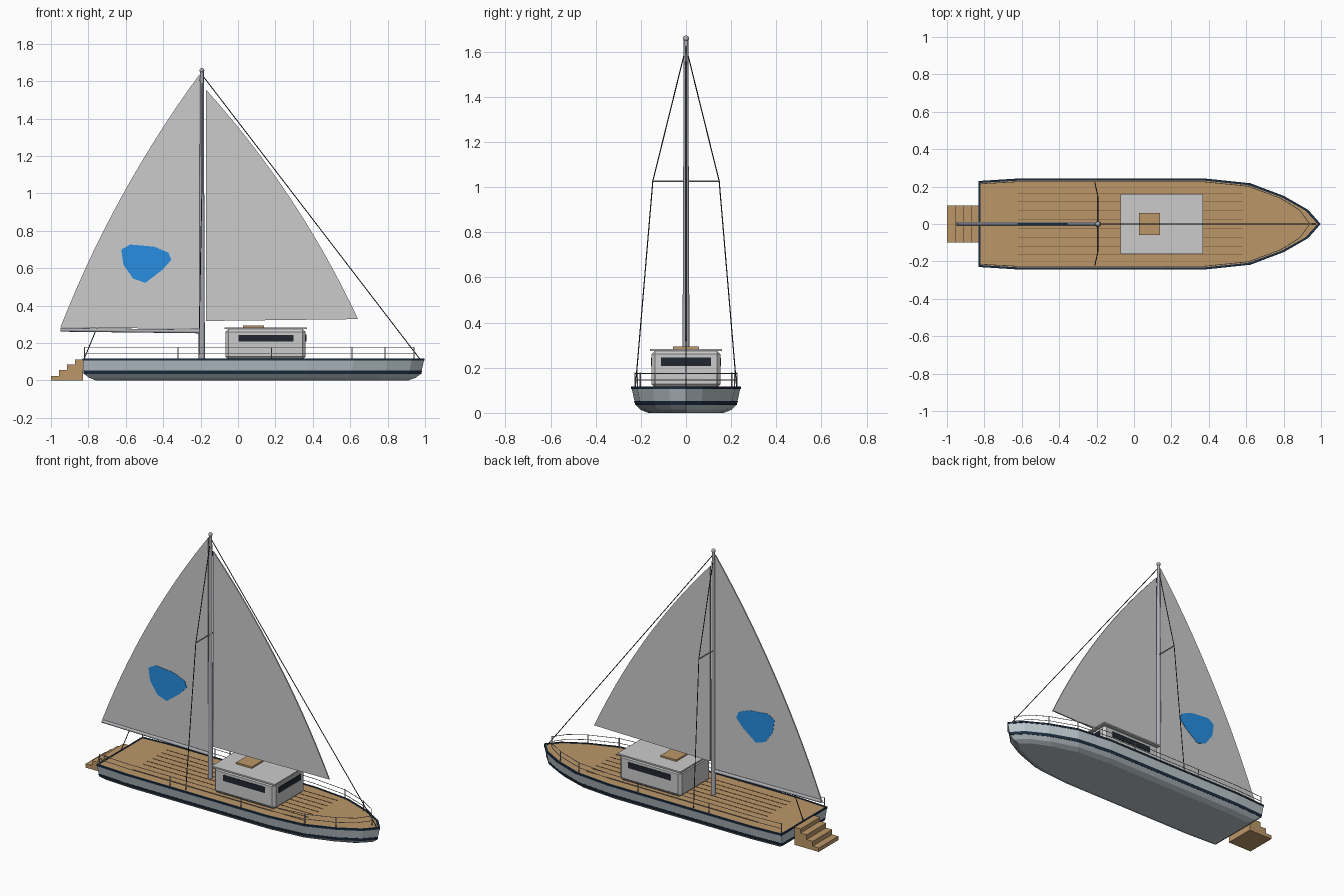
import bpy, bmesh, math
from mathutils import Vector

if "Cube" in bpy.data.objects:
    bpy.data.objects.remove(bpy.data.objects["Cube"])


def material(name, rgb):
    m = bpy.data.materials.new(name)
    m.diffuse_color = (*rgb, 1)
    m.use_nodes = True
    m.node_tree.nodes["Principled BSDF"].inputs["Base Color"].default_value = m.diffuse_color
    return m


WOOD = material("wood", (0.50, 0.31, 0.14))
SEAM = material("seam", (0.16, 0.09, 0.04))
NAVY = material("navy", (0.012, 0.028, 0.055))
GLASS = material("glass", (0.015, 0.02, 0.03))
BLUE = material("blue", (0.02, 0.27, 0.75))
HULL = material("hull_paint", (0.50, 0.57, 0.61))
METAL = material("metal", (0.42, 0.43, 0.46))
WIRE = material("wire", (0.05, 0.05, 0.06))


def finish(name, bm, mat=None, smooth=False):
    bmesh.ops.recalc_face_normals(bm, faces=bm.faces)
    me = bpy.data.meshes.new(name)
    bm.to_mesh(me)
    bm.free()
    ob = bpy.data.objects.new(name, me)
    bpy.context.collection.objects.link(ob)
    if mat:
        me.materials.append(mat)
    if smooth:
        bpy.context.view_layer.objects.active = ob
        ob.select_set(True)
        bpy.ops.object.shade_smooth_by_angle(angle=math.radians(50))
        ob.select_set(False)
    return ob


def box(name, x, y, z, mat=None):
    bm = bmesh.new()
    bmesh.ops.create_cube(bm, size=1)
    for v in bm.verts:
        v.co = [lo + (hi - lo) * (c + 0.5) for c, (lo, hi) in zip(v.co, (x, y, z))]
    return finish(name, bm, mat)


def add_rod(bm, a, b, r1, r2=None, sides=8):
    a, b = Vector(a), Vector(b)
    d = b - a
    res = bmesh.ops.create_cone(bm, cap_ends=True, segments=sides, radius1=r1,
                                radius2=r1 if r2 is None else r2, depth=d.length)
    q = d.to_track_quat('Z', 'Y')
    for v in res["verts"]:
        v.co = q @ v.co + (a + b) / 2


def rods(name, paths, r, mat, r2=None, sides=8):
    bm = bmesh.new()
    for p in paths:
        for a, b in zip(p, p[1:]):
            add_rod(bm, a, b, r, r2, sides)
    return finish(name, bm, mat, True)


def plate(name, pts, thick, mat=None):
    # upright flat panel in the xz plane, centred on y = 0
    bm = bmesh.new()
    f = bm.faces.new([bm.verts.new((x, -thick / 2, z)) for x, z in pts])
    ext = bmesh.ops.extrude_face_region(bm, geom=[f])
    for v in ext["geom"]:
        if isinstance(v, bmesh.types.BMVert):
            v.co.y += thick
    return finish(name, bm, mat)


def loft(name, rings, mat, caps=True, wrap=False):
    bm = bmesh.new()
    vs = [[bm.verts.new(p) for p in ring] for ring in rings]
    n = len(vs[0])
    for a, b in zip(vs, vs[1:] + (vs[:1] if wrap else [])):
        for i in range(n):
            bm.faces.new((a[i], a[(i + 1) % n], b[(i + 1) % n], b[i]))
    if caps:
        bm.faces.new(vs[0])
        bm.faces.new(vs[-1])
    return finish(name, bm, mat)


# hull plan outline, one side from stern to bow
SIDE = [(-0.83, 0.23), (-0.62, 0.243), (0.38, 0.243), (0.62, 0.218),
        (0.80, 0.15), (0.93, 0.075), (0.996, 0)]


def ring(z, wide, stern, bow):
    half = [(stern + (x + 0.83) / 1.826 * (bow - stern), y * wide) for x, y in SIDE]
    loop = half + [(x, -y) for x, y in reversed(half[:-1])]
    return [(x, y, z) for x, y in loop]


# hull, waterline stripe, deck and gunwale
loft("hull_bottom", [ring(0, 0.69, -0.76, 0.91), ring(0.014, 0.83, -0.795, 0.95),
                     ring(0.035, 0.92, -0.823, 0.977)], HULL)
loft("waterline_stripe", [ring(0.035, 0.925, -0.825, 0.98),
                          ring(0.053, 0.945, -0.828, 0.984)], NAVY)
loft("hull_topsides", [ring(0.053, 0.94, -0.827, 0.982), ring(0.109, 0.99, -0.83, 0.995)], HULL)
loft("deck", [ring(0.109, 0.96, -0.823, 0.985), ring(0.114, 0.96, -0.823, 0.985)], WOOD)
loft("gunwale", [ring(0.106, 1, -0.831, 0.998), ring(0.117, 1, -0.831, 0.998),
                 ring(0.117, 0.955, -0.822, 0.982), ring(0.106, 0.955, -0.822, 0.982)],
     NAVY, caps=False, wrap=True)

# deck plank seams
for i in range(8):
    y = -0.165 + i * 0.33 / 7
    box(f"deck_seam_{i + 1}", (-0.62, 0.58), (y - 0.0015, y + 0.0015), (0.113, 0.1155), SEAM)

# boarding steps at the stern
for i, top in enumerate((0.025, 0.056, 0.086, 0.112)):
    x = -1 + i * 0.0425
    box(f"stern_step_{i + 1}", (x, x + 0.0425), (-0.098, 0.098), (0, top), WOOD)

# cabin with chamfered edges, roof, hatch and windows
cabin = box("cabin", (-0.067, 0.362), (-0.153, 0.153), (0.112, 0.276))
bev = cabin.modifiers.new("chamfer", 'BEVEL')
bev.width = 0.016
bev.segments = 1
box("cabin_roof", (-0.072, 0.37), (-0.16, 0.16), (0.274, 0.283))
box("roof_hatch", (0.028, 0.138), (-0.058, 0.058), (0.282, 0.293), WOOD)
for tag, s in (("right", -1), ("left", 1)):
    box(f"{tag}_window", (0.003, 0.297), sorted((s * 0.15, s * 0.156)), (0.207, 0.244), GLASS)
box("forward_window", (0.358, 0.365), (-0.11, 0.11), (0.208, 0.245), GLASS)

# mast, masthead ball and boom
MX = -0.193
rods("mast", [[(MX, 0, 0.112), (MX, 0, 1.65)]], 0.016, METAL, r2=0.010, sides=16)
bm = bmesh.new()
bmesh.ops.create_uvsphere(bm, u_segments=16, v_segments=8, radius=0.013)
bmesh.ops.translate(bm, verts=bm.verts, vec=(MX, 0, 1.658))
finish("masthead_ball", bm, METAL, True)
rods("boom", [[(MX, 0, 0.262), (-0.95, 0, 0.271)]], 0.010, METAL, sides=12)


# sails with a curved outer edge
def curved_edge(a, b, bulge, n=14):
    a, b = Vector(a), Vector(b)
    d = (b - a).normalized()
    mid = (a + b) / 2 + Vector((-d.y, d.x)) * bulge * 2
    return [tuple(a * (1 - t) ** 2 + mid * 2 * t * (1 - t) + b * t * t)
            for t in (i / n for i in range(n + 1))]


plate("mainsail", curved_edge((-0.95, 0.283), (-0.207, 1.635), 0.05) + [(-0.207, 0.276)], 0.008)
plate("headsail", curved_edge((-0.172, 1.556), (0.642, 0.328), 0.055) + [(-0.172, 0.318)], 0.008)
plate("sail_patch", [(-0.624, 0.70), (-0.576, 0.727), (-0.447, 0.715), (-0.372, 0.683),
                     (-0.356, 0.645), (-0.404, 0.592), (-0.495, 0.522), (-0.56, 0.544),
                     (-0.613, 0.619)], 0.012, BLUE)

# standing rigging
rods("forestay", [[(MX, 0, 1.635), (0.972, 0, 0.115)]], 0.0025, WIRE)
rods("backstay", [[(MX, 0, 1.635), (-0.823, 0, 0.115)]], 0.0025, WIRE)
for tag, s in (("right", -1), ("left", 1)):
    rods(f"{tag}_shroud", [[(MX, 0, 1.62), (MX, s * 0.147, 1.026), (-0.21, s * 0.224, 0.115)]],
         0.0025, WIRE)
    rods(f"{tag}_spreader", [[(MX, 0, 1.026), (MX, s * 0.147, 1.026)]], 0.004, METAL)

# guard rails and stanchions
RAIL = [(-0.82, 0.215), (-0.62, 0.226), (-0.32, 0.226), (0.18, 0.226),
        (0.37, 0.226), (0.61, 0.202), (0.785, 0.137), (0.885, 0.075), (0.94, 0)]
POSTS = (0, 2, 3, 5, 6, 8)
for tag, s in (("right", -1), ("left", 1)):
    rods(f"{tag}_rails", [[(x, s * y, z) for x, y in RAIL] for z in (0.145, 0.175)],
         0.002, METAL, sides=6)
    rods(f"{tag}_stanchions", [[(RAIL[i][0], s * RAIL[i][1], 0.112),
                                (RAIL[i][0], s * RAIL[i][1], 0.178)] for i in POSTS
                               if s > 0 or RAIL[i][1] > 0], 0.003, METAL, sides=6)
